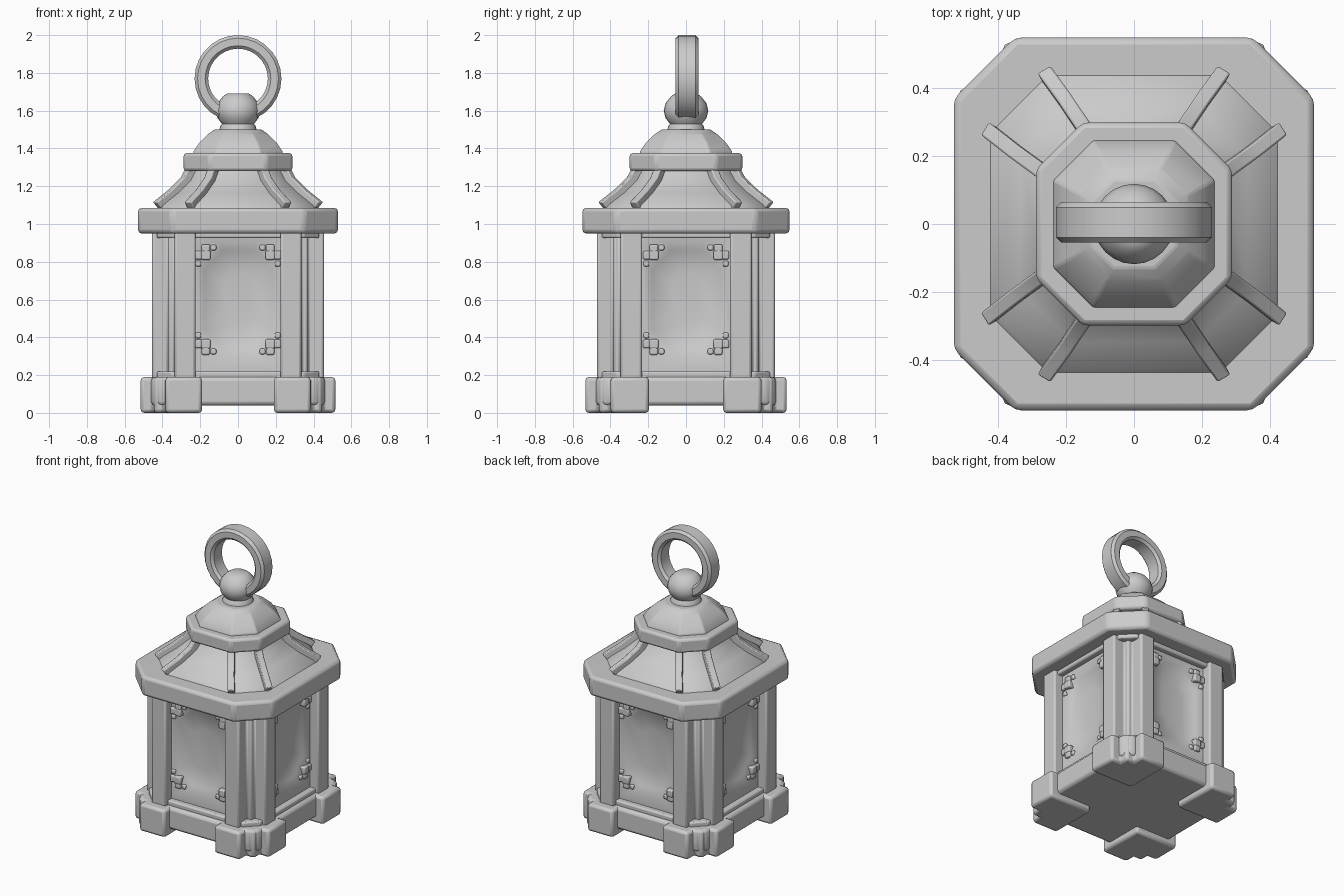
import bpy
import bmesh
import math
from mathutils import Matrix, Vector

cube = bpy.data.objects.get("Cube")
if cube:
    bpy.data.objects.remove(cube, do_unlink=True)

GREY = (0.6, 0.6, 0.6, 1)
metal = bpy.data.materials.new("plain grey")
metal.use_nodes = True
metal.diffuse_color = GREY
metal.node_tree.nodes["Principled BSDF"].inputs["Base Color"].default_value = GREY

SIGNS = [(1, 1), (-1, 1), (-1, -1), (1, -1)]
DEEP = 1.035  # depth is slightly larger than width


def finish(name, bm, bevel=0.0, angle=35):
    bmesh.ops.recalc_face_normals(bm, faces=bm.faces)
    mesh = bpy.data.meshes.new(name)
    bm.to_mesh(mesh)
    bm.free()
    obj = bpy.data.objects.new(name, mesh)
    bpy.context.collection.objects.link(obj)
    mesh.materials.append(metal)
    if bevel:
        mod = obj.modifiers.new("soft edges", "BEVEL")
        mod.width = bevel
        mod.segments = 2
        mod.limit_method = "ANGLE"
        mod.angle_limit = math.radians(25)
    bpy.ops.object.select_all(action="DESELECT")
    obj.select_set(True)
    bpy.context.view_layer.objects.active = obj
    bpy.ops.object.shade_smooth_by_angle(angle=math.radians(angle))
    return obj


def loft(name, rings, bevel=0.0, angle=35):
    """Skin a solid through rings that have equal point counts."""
    bm = bmesh.new()
    loops = [[bm.verts.new(p) for p in ring] for ring in rings]
    for low, high in zip(loops, loops[1:]):
        for i in range(len(low)):
            j = (i + 1) % len(low)
            bm.faces.new((low[i], low[j], high[j], high[i]))
    bm.faces.new(loops[0])
    bm.faces.new(loops[-1])
    return finish(name, bm, bevel, angle)


def octagon(hx, hy, cut):
    """Rectangle with cut corners, as 2D points."""
    points = []
    for sx, sy in SIGNS:
        pair = [(sx * hx, sy * (hy - cut)), (sx * (hx - cut), sy * hy)]
        points += pair if sx * sy > 0 else pair[::-1]
    return points


def slab(hx, cut, z):
    return [(x, y, z) for x, y in octagon(hx, hx * DEEP, cut)]


def corner_blocks(name, a, b, c, d, z0, z1, bevel):
    """A block with two arms and a notched outer corner, at all four corners."""
    outline = [(a, a), (d, a), (d, b), (c, b), (c, c), (b, c), (b, d), (a, d)]
    for n, (sx, sy) in enumerate(SIGNS):
        rings = [[(sx * x, sy * y * DEEP, z) for x, y in outline] for z in (z0, z1)]
        loft(f"{name}_{n + 1}", rings, bevel)


# Base, feet and paired posts
loft("base_plate", [slab(0.46, 0.05, z) for z in (0.04, 0.19)], 0.02)
loft("sill", [slab(0.43, 0.08, 0.18), slab(0.43, 0.08, 0.22)], 0.01)
corner_blocks("foot", 0.19, 0.385, 0.445, 0.515, 0, 0.19, 0.018)
corner_blocks("post", 0.225, 0.335, 0.37, 0.455, 0.18, 0.97, 0.012)

# Recessed window panels with corner brackets on each side
for side in range(4):
    turn = Matrix.Rotation(side * math.pi / 2, 4, "Z")
    grow = 0.015 if side % 2 == 0 else 0.0
    mid = 0.6

    def ring(hx, hz, cut, depth):
        return [turn @ Vector((x, -depth - grow, mid + z)) for x, z in octagon(hx, hz, cut)]

    loft(f"window_{side + 1}", [
        ring(0.25, 0.38, 0.01, 0.28), ring(0.25, 0.38, 0.01, 0.39),
        ring(0.205, 0.3, 0.11, 0.39), ring(0.18, 0.26, 0.1, 0.365),
        ring(0.08, 0.14, 0.05, 0.35)], angle=50)

    bm = bmesh.new()
    pieces = [(0.17, 0.235, 0.05), (0.205, 0.235, 0.045), (0.17, 0.27, 0.045), (0.13, 0.275, 0.03), (0.21, 0.19, 0.03)]
    for sx, sz in SIGNS:
        for x, z, size in pieces:
            place = Matrix.Translation((sx * x, -0.385 - grow, mid + sz * z))
            bmesh.ops.create_cube(bm, size=1, matrix=turn @ place @ Matrix.Diagonal((size, size, size, 1)))
    finish(f"window_brackets_{side + 1}", bm, 0.008)

# Lintel, eave and swept roof
loft("lintel", [slab(0.43, 0.08, 0.925), slab(0.43, 0.08, 0.97)], 0.01)
loft("eave", [slab(0.53, 0.18, z) for z in (0.95, 1.085)], 0.02)
ROOF = [(0.445, 0.17, 1.07), (0.43, 0.17, 1.1), (0.35, 0.15, 1.165), (0.285, 0.13, 1.23), (0.25, 0.12, 1.3)]
loft("roof", [slab(hx - 0.015, cut, z) for hx, cut, z in ROOF], angle=45)

# Ribs running down the eight roof corners
for n in range(8):
    path = [Vector(slab(hx, cut, z)[n]) for hx, cut, z in ROOF[1:]]
    rings = []
    for p in path:
        out = Vector((p.x, p.y, 0)).normalized()
        across = Vector((-out.y, out.x, 0)) * 0.022
        lift = out * 0.012 + Vector((0, 0, 0.016))
        drop = out * -0.03 + Vector((0, 0, -0.03))
        rings.append([p + across + lift, p - across + lift, p - across + drop, p + across + drop])
    loft(f"roof_rib_{n + 1}", rings, 0.006, 45)

# Upper cap
loft("cap_rim", [slab(0.288, 0.137, z) for z in (1.28, 1.375)], 0.016)
CAP = [(0.24, 0.12, 1.36), (0.235, 0.115, 1.385), (0.205, 0.1, 1.43), (0.16, 0.08, 1.475), (0.125, 0.065, 1.5)]
loft("cap_dome", [slab(*p) for p in CAP], 0.006, 30)

# Round finial turned from a profile
bm = bmesh.new()
FINIAL = [(0.1, 1.49), (0.095, 1.515), (0.085, 1.53), (0.108, 1.56), (0.118, 1.6), (0.108, 1.64), (0.08, 1.675), (0.055, 1.692)]
steps = 24
loft("finial", [[(r * math.cos(2 * math.pi * i / steps), r * math.sin(2 * math.pi * i / steps), z)
                 for i in range(steps)] for r, z in FINIAL], angle=50)

# Hanging ring with a rounded rectangular section
section = [bm.verts.new((0.194 + x, 0.005 + y, 0)) for x, y in octagon(0.036, 0.06, 0.016)]
edges = [bm.edges.new((section[i], section[(i + 1) % 8])) for i in range(8)]
bmesh.ops.spin(bm, geom=section + edges, cent=(0, 0, 0), axis=(0, 1, 0), angle=2 * math.pi, steps=28, use_merge=True)
bmesh.ops.remove_doubles(bm, verts=bm.verts, dist=0.0005)
hanger = finish("hanging_ring", bm, 0, 40)
hanger.location.z = 1.77
